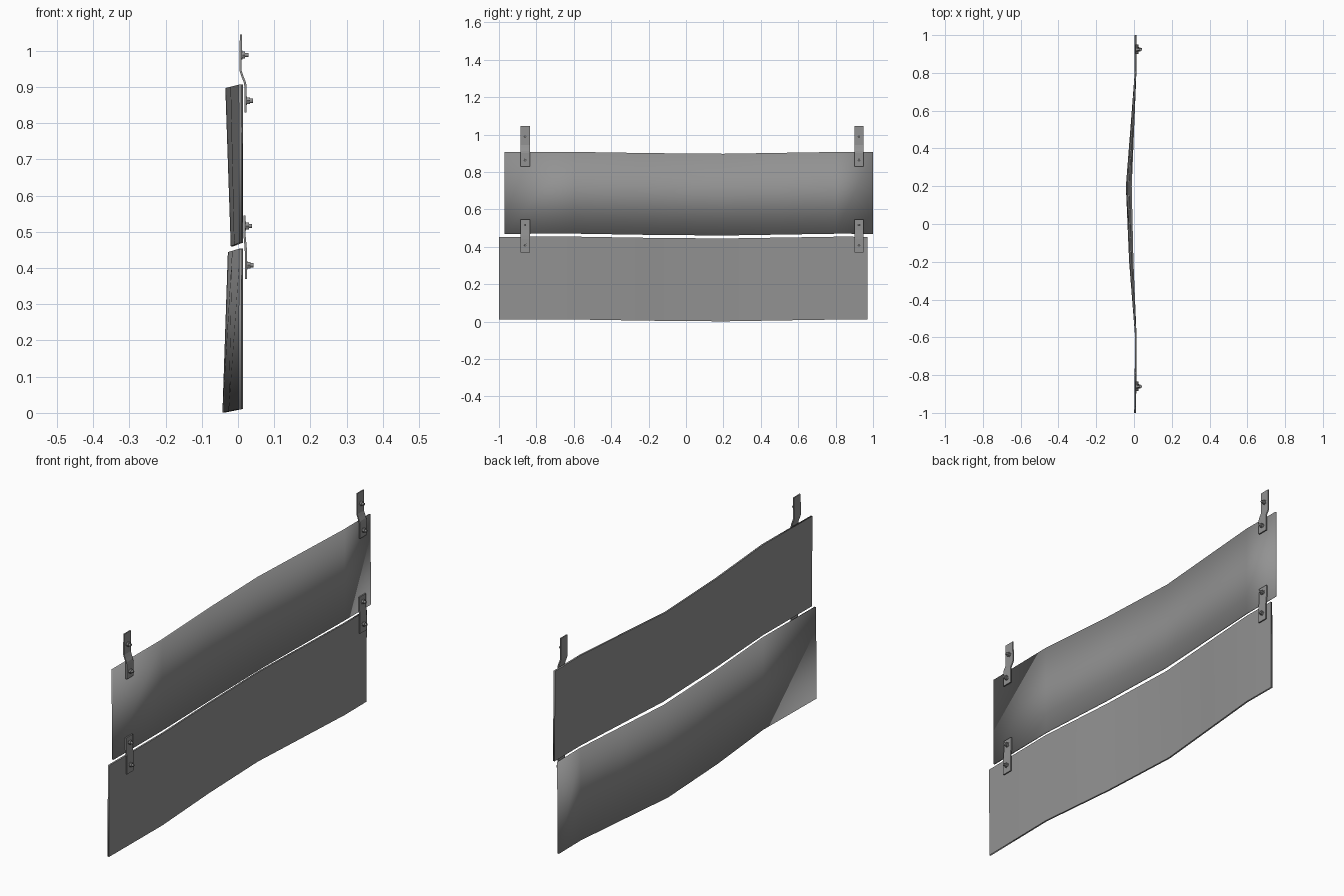
import bpy
import bmesh
import math
from mathutils import Matrix, Vector

default = bpy.data.objects.get("Cube")
if default:
    bpy.data.objects.remove(default, do_unlink=True)

steel = bpy.data.materials.new("grey steel")
steel.use_nodes = True
GREY = (0.29, 0.29, 0.29, 1)
steel.diffuse_color = GREY
steel.node_tree.nodes["Principled BSDF"].inputs["Base Color"].default_value = GREY


def finish(bm, name):
    bmesh.ops.recalc_face_normals(bm, faces=bm.faces)
    mesh = bpy.data.meshes.new(name)
    bm.to_mesh(mesh)
    bm.free()
    mesh.materials.append(steel)
    obj = bpy.data.objects.new(name, mesh)
    bpy.context.collection.objects.link(obj)
    return obj


# Shared bow of the panels: position along y, depth of the bow
BOW = [(-0.6, 0), (-0.2, 0.65), (0.2, 1), (0.5, 0.52), (0.8, 0.05)]
THICK = 0.008


def panel(name, y0, y1, z0, z1, amp0, amp1, soft_side):
    """Bowed sheet; the soft side blends into the rim, the other stays crisp."""
    bm = bmesh.new()
    rings = []
    for y, bow in [(y0, 0.1)] + BOW + [(y1, 0.08)]:
        sag = 0.01 * bow
        low, high = 0.014 - amp0 * bow, 0.014 - amp1 * bow
        rings.append([bm.verts.new(p) for p in (
            (low, y, z0 - sag), (high, y, z1 - sag),
            (high - THICK, y, z1 - sag), (low - THICK, y, z0 - sag))])
    for a, b in zip(rings, rings[1:]):
        for i in range(4):
            j = (i + 1) % 4
            bm.faces.new((a[i], a[j], b[j], b[i]))
    bm.faces.new(rings[0])
    bm.faces.new(rings[-1])
    bmesh.ops.recalc_face_normals(bm, faces=bm.faces)
    for f in bm.faces:
        f.smooth = True
    for e in bm.edges:
        facing = [f.normal.x * soft_side for f in e.link_faces]
        e.smooth = not (min(facing) < -0.8 and max(facing) > -0.8)
    return finish(bm, name)


panel("upper_panel", -0.97, 1.0, 0.47, 0.907, 0.026, 0.041, 1)
panel("lower_panel", -1.0, 0.97, 0.011, 0.454, 0.049, 0.034, -1)


def bracket(name, y, path):
    """Bent strap, extruded from its side profile."""
    bm = bmesh.new()
    half, thick = 0.025, 0.006
    outline = [(x + thick, z) for x, z in path] + [(x, z) for x, z in reversed(path)]
    face = bm.faces.new([bm.verts.new((x, y - half, z)) for x, z in outline])
    out = bmesh.ops.extrude_face_region(bm, geom=[face])
    verts = [v for v in out["geom"] if isinstance(v, bmesh.types.BMVert)]
    bmesh.ops.translate(bm, verts=verts, vec=Vector((0, 2 * half, 0)))
    return finish(bm, name)


def bolt(name, x, y, z):
    """Washer, hex nut and shank tip pointing along +x."""
    bm = bmesh.new()
    turn = Matrix.Rotation(math.pi / 2, 4, "Y")
    for sides, radius, start, end in ((12, 0.012, 0, 0.002), (6, 0.0105, 0.002, 0.01),
                                      (12, 0.006, 0.01, 0.019)):
        bmesh.ops.create_cone(
            bm, cap_ends=True, segments=sides, radius1=radius, radius2=radius,
            depth=end - start,
            matrix=Matrix.Translation((x + (start + end) / 2, y, z)) @ turn)
    return finish(bm, name)


UPPER = [(0.005, 1.045), (0.004, 0.945), (0.009, 0.93), (0.016, 0.912), (0.018, 0.9), (0.018, 0.83)]
LOWER = [(0.015, 0.545), (0.015, 0.49), (0.018, 0.46), (0.019, 0.44), (0.019, 0.37)]

for side, y in (("front", -0.86), ("back", 0.925)):
    for level, path, holes in (("upper", UPPER, ((0.01, 0.988), (0.023, 0.862))),
                               ("lower", LOWER, ((0.02, 0.516), (0.024, 0.408)))):
        bracket(f"{side}_{level}_bracket", y, path)
        for spot, (x, z) in zip(("top", "bottom"), holes):
            bolt(f"{side}_{level}_{spot}_bolt", x, y, z)
